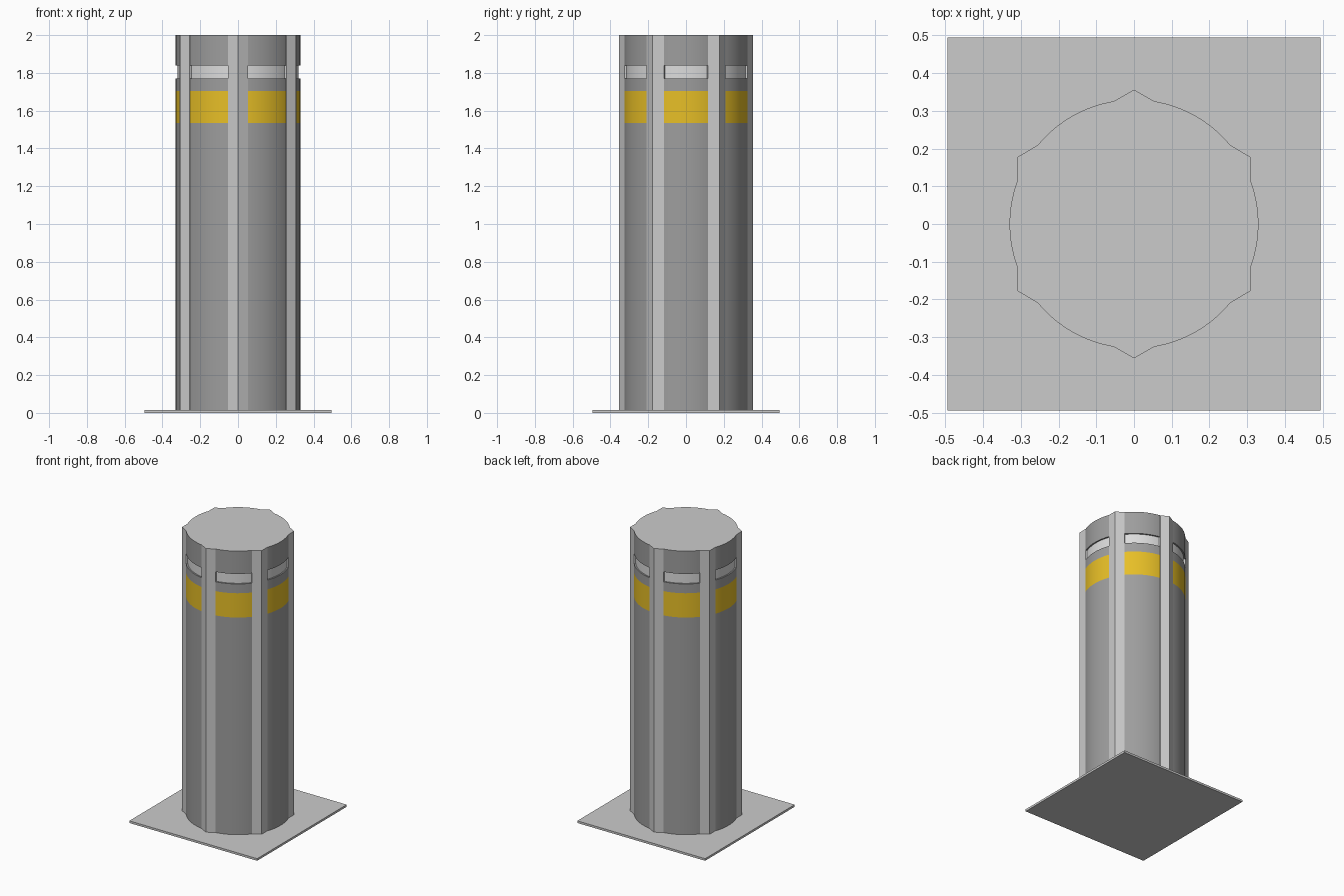
import bpy, bmesh, math
from mathutils import Matrix

default = bpy.data.objects.get("Cube")
if default:
    bpy.data.objects.remove(default, do_unlink=True)


def material(name, r, g, b):
    mat = bpy.data.materials.new(name)
    mat.use_nodes = True
    mat.diffuse_color = (r, g, b, 1)
    mat.node_tree.nodes["Principled BSDF"].inputs["Base Color"].default_value = (r, g, b, 1)
    return mat


steel = material("light steel", 0.6, 0.6, 0.6)
grey = material("body grey", 0.34, 0.34, 0.34)
yellow = material("warning yellow", 0.8, 0.52, 0.02)
white = material("pale groove", 0.72, 0.72, 0.72)

RADIUS, GROOVE, HEIGHT, PLATE = 0.33, 0.32, 2.0, 0.015


def finish(name, bm, mats):
    bmesh.ops.recalc_face_normals(bm, faces=bm.faces)
    mesh = bpy.data.meshes.new(name)
    bm.to_mesh(mesh)
    bm.free()
    for mat in mats:
        mesh.materials.append(mat)
    obj = bpy.data.objects.new(name, mesh)
    bpy.context.collection.objects.link(obj)
    return obj


# Square ground plate
bm = bmesh.new()
bmesh.ops.create_cube(bm, size=1)
bmesh.ops.scale(bm, vec=(0.99, 0.99, PLATE), verts=bm.verts)
bmesh.ops.translate(bm, vec=(0, 0, PLATE / 2), verts=bm.verts)
finish("ground_plate", bm, [steel])

# Round post turned from a profile, with a shallow groove near the top
profile = [(0, PLATE), (RADIUS, PLATE), (RADIUS, 1.535), (RADIUS, 1.705),
           (RADIUS, 1.77), (GROOVE, 1.77), (GROOVE, 1.84), (RADIUS, 1.84),
           (RADIUS, HEIGHT), (0, HEIGHT)]
bm = bmesh.new()
verts = [bm.verts.new((r, 0, z)) for r, z in profile]
edges = [bm.edges.new(pair) for pair in zip(verts, verts[1:])]
bmesh.ops.spin(bm, geom=verts + edges, cent=(0, 0, 0), axis=(0, 0, 1),
               angle=math.tau, steps=96)
bmesh.ops.remove_doubles(bm, verts=bm.verts, dist=0.0001)

# Colour the post by height: yellow band, pale groove, light top
for face in bm.faces:
    z = face.calc_center_median().z
    if z > HEIGHT - 0.001:
        face.material_index = 3
    elif 1.535 < z < 1.705:
        face.material_index = 1
    elif 1.771 < z < 1.839:
        face.material_index = 2
post = finish("post", bm, [grey, yellow, white, steel])
bpy.context.view_layer.objects.active = post
post.select_set(True)
bpy.ops.object.shade_smooth_by_angle(angle=math.radians(30))
post.select_set(False)

# Six pointed ribs running the full height of the post
section = [(-0.053, 0.31), (0.053, 0.31), (0.053, 0.326), (0, 0.356), (-0.053, 0.326)]
for i in range(6):
    bm = bmesh.new()
    base = bm.faces.new([bm.verts.new((x, y, PLATE)) for x, y in section])
    ext = bmesh.ops.extrude_face_region(bm, geom=[base], use_keep_orig=True)
    top = [v for v in ext["geom"] if isinstance(v, bmesh.types.BMVert)]
    bmesh.ops.translate(bm, vec=(0, 0, HEIGHT - PLATE), verts=top)
    bmesh.ops.rotate(bm, cent=(0, 0, 0), verts=bm.verts,
                     matrix=Matrix.Rotation(i * math.tau / 6, 3, "Z"))
    finish(f"rib_{i + 1}", bm, [steel])
